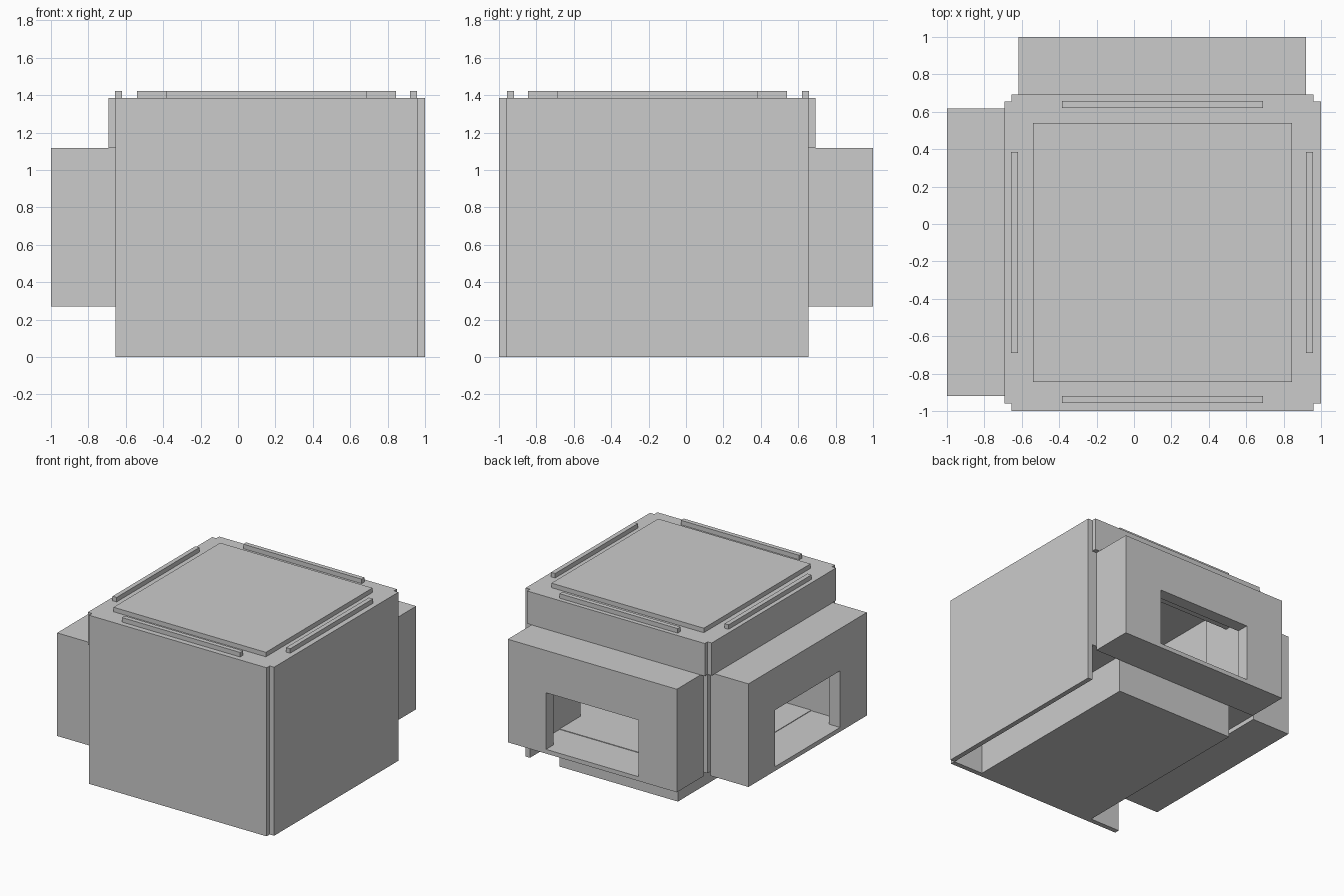
import bpy, bmesh

if "Cube" in bpy.data.objects:
    bpy.data.objects.remove(bpy.data.objects["Cube"])


def box(name, x, y, z):
    """Axis-aligned box from (min, max) ranges."""
    bm = bmesh.new()
    bmesh.ops.create_cube(bm, size=1)
    for v in bm.verts:
        v.co = [r[0] if c < 0 else r[1] for c, r in zip(v.co, (x, y, z))]
    me = bpy.data.meshes.new(name)
    bm.to_mesh(me)
    bm.free()
    ob = bpy.data.objects.new(name, me)
    bpy.context.collection.objects.link(ob)


def pair(name_a, name_b, x, y, z):
    """Box plus its reflection across the model's diagonal: (x, y) -> (-y, -x)."""
    box(name_a, x, y, z)
    box(name_b, (-y[1], -y[0]), (-x[1], -x[0]), z)


TOP = 1.385
X = (-0.655, 0.96)      # room extents
Y = (-0.96, 0.655)
PASS = (-0.385, 0.69)   # passage width
FLOOR = 0.305

# Room: base plinth, floor, ceiling and solid corners
box("base_plinth", PASS, Y, (0, FLOOR))
box("room_floor", X, Y, (FLOOR, FLOOR + 0.005))
box("roof", X, Y, (1.35, TOP))
for cx in ((X[0], PASS[0]), (PASS[1], X[1])):
    for cy in ((Y[0], -PASS[1]), (-PASS[0], Y[1])):
        box("corner_block", cx, cy, (FLOOR, 1.35))

# Outer wall panels and the short panels above the annexes
pair("front_panel", "right_panel", X, (-1, -0.96), (0, TOP))
pair("back_upper_panel", "left_upper_panel", X, (0.655, 0.692), (1.117, TOP))

# Roof trim
box("roof_raised_slab", (-0.54, 0.845), (-0.845, 0.54), (TOP, 1.422))
pair("back_roof_bar", "left_roof_bar", PASS, (0.62, 0.657), (TOP, 1.422))
pair("front_roof_bar", "right_roof_bar", PASS, (-0.957, -0.92), (TOP, 1.422))

# Annexes: hollow boxes with a framed window opening
BX = (-0.617, 0.92)
IN = 0.655
FACE = (0.9, 1.0)
Z0, Z1 = 0.27, 1.117
WIN = (-0.27, 0.572)
WTOP = 0.77


def annex(part, x, y, z):
    pair("back_annex_" + part, "left_annex_" + part, x, y, z)


annex("floor", BX, (IN, 1.0), (Z0, FLOOR))
annex("roof", BX, (IN, 1.0), (0.95, Z1))
annex("side_a", (BX[0], PASS[0]), (IN, 0.9), (FLOOR, 0.95))
annex("side_b", (PASS[1], BX[1]), (IN, 0.9), (FLOOR, 0.95))
annex("jamb_a", (BX[0], WIN[0]), FACE, (FLOOR, 0.95))
annex("jamb_b", (WIN[1], BX[1]), FACE, (FLOOR, 0.95))
annex("lintel", WIN, FACE, (WTOP, 0.95))

# Wall closing the room above each annex passage
pair("back_header_wall", "left_header_wall", PASS, (0.62, 0.655), (0.95, 1.35))
